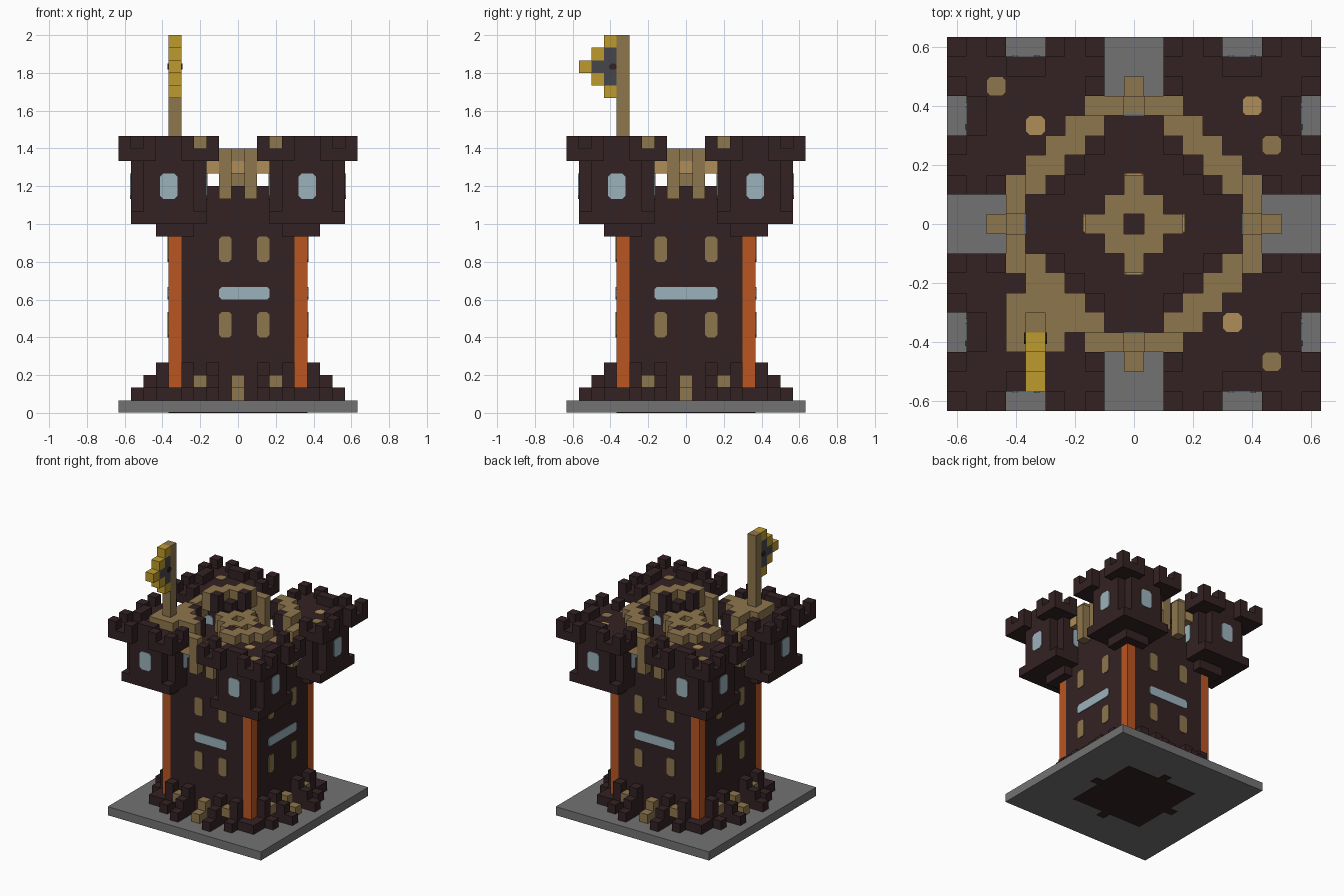
import bpy, bmesh, math
from mathutils import Matrix

U = 1 / 15  # edge of one block

cube = bpy.data.objects.get("Cube")
if cube:
    bpy.data.objects.remove(cube, do_unlink=True)


def material(name, rgb):
    m = bpy.data.materials.new(name)
    m.use_nodes = True
    m.diffuse_color = (*rgb, 1)
    m.node_tree.nodes["Principled BSDF"].inputs["Base Color"].default_value = (*rgb, 1)
    return m


DARK = material("dark stone", (.034, .016, .017))
GREY = material("grey slab", (.17, .17, .17))
WOOD = material("brown wood", (.27, .18, .075))
LIGHT = material("light wood", (.43, .27, .1))
ORANGE = material("orange brick", (.49, .093, .016))
GLASS = material("pale blue glass", (.33, .45, .5))
GOLD = material("gold cloth", (.51, .33, .026))
SLATE = material("slate cloth", (.062, .062, .07))


def finish(name, bm, mat):
    bmesh.ops.recalc_face_normals(bm, faces=bm.faces)
    bmesh.ops.scale(bm, vec=(U, U, U), verts=bm.verts)
    me = bpy.data.meshes.new(name)
    bm.to_mesh(me)
    bm.free()
    me.materials.append(mat)
    ob = bpy.data.objects.new(name, me)
    bpy.context.collection.objects.link(ob)


def boxes(name, mat, items):
    """Each item: x0, x1, y0, y1, z0, z1 in blocks."""
    bm = bmesh.new()
    for a, b, c, d, e, f in items:
        a, b = sorted((a, b))
        c, d = sorted((c, d))
        m = Matrix.Translation(((a + b) / 2, (c + d) / 2, (e + f) / 2))
        m = m @ Matrix.Diagonal((b - a, d - c, f - e, 1))
        bmesh.ops.create_cube(bm, size=1, matrix=m)
    finish(name, bm, mat)


def cell(x, y, z0, z1):
    return (x - .5, x + .5, y - .5, y + .5, z0, z1)


def four(items):
    """Mirror boxes into all four corners."""
    return [(a * sx, b * sx, c * sy, d * sy, e, f) for sx in (1, -1) for sy in (1, -1)
            for a, b, c, d, e, f in items]


def swapped(items):
    """Add the copy of each box reflected over the diagonal."""
    return items + [(c, d, a, b, e, f) for a, b, c, d, e, f in items]


def plate(bm, u0, u1, v0, v1, m, cut=.2):
    """Thin plate with clipped corners."""
    pts = [(u0 + cut, v0), (u1 - cut, v0), (u1, v0 + cut), (u1, v1 - cut),
           (u1 - cut, v1), (u0 + cut, v1), (u0, v1 - cut), (u0, v0 + cut)]
    low = [bm.verts.new(m @ Matrix.Translation((u, v, 0)).translation) for u, v in pts]
    face = bm.faces.new(low)
    out = bmesh.ops.extrude_face_region(bm, geom=[face])
    new = [v for v in out["geom"] if isinstance(v, bmesh.types.BMVert)]
    shift = m.to_3x3() @ Matrix.Translation((0, 0, .08)).translation
    bmesh.ops.translate(bm, vec=shift, verts=new)


def wall(turn, dist):
    """Frame on a wall facing outward; turn 0 is the front."""
    return (Matrix.Rotation(turn * math.pi / 2, 4, 'Z') @ Matrix.Translation((0, -dist, 0))
            @ Matrix.Rotation(math.pi / 2, 4, 'X'))


# Ground slab with a dark core showing underneath
boxes("ground_slab", GREY, [(-9.5, 9.5, -9.5, 9.5, .04, 1)])
boxes("slab_core", DARK, [(-4.5, 4.5, -4.5, 4.5, 0, .5),
                          (-5.5, 5.5, -.5, .5, 0, .5), (-.5, .5, -5.5, 5.5, 0, .5)])

# Main keep with orange corner columns
boxes("keep_body", DARK, [(-5.5, 5.5, -4.5, 4.5, 1, 14), (-4.5, 4.5, -5.5, 5.5, 1, 14),
                          (-5.5, 5.5, -5.5, 5.5, 14, 18)])
boxes("corner_columns", ORANGE, four([cell(5, 5, 2, 14)]))

# Plinths and stepped buttresses at the foot
foot = [cell(2, 8, 1, 2), (1.5, 2.5, 5.5, 7.5, 1, 3), cell(2, 6, 3, 4),
        cell(4, 6, 1, 4), cell(4, 7, 1, 2)]
boxes("foot_buttresses", DARK, four(swapped(foot) + [(3.5, 6.5, 3.5, 6.5, 1, 2)]))
boxes("foot_wood_blocks", WOOD, four(swapped([cell(3, 6, 2, 3)])) +
      swapped([cell(0, 6, 1, 3), cell(0, -6, 1, 3), cell(0, 7, 1, 2), cell(0, -7, 1, 2)]))

# Corner turrets: corbel, floor, notched shaft and roof
turret = [(3.5, 6.5, 3.5, 6.5, 14, 15), (2.5, 8.5, 2.5, 8.5, 15, 16),
          (3.5, 7.5, 2.5, 8.5, 16, 20), (2.5, 8.5, 3.5, 7.5, 16, 20),
          (2.5, 8.5, 2.5, 8.5, 20, 21)]
boxes("turrets", DARK, four(turret))

# Overhanging battlements with merlons
rim = [(1.5, 4.5, 8.5, 9.5, 20, 21), (6.5, 9.5, 8.5, 9.5, 20, 21),
       (3.5, 4.5, 1.5, 2.5, 20, 21), (6.5, 8.5, 1.5, 2.5, 20, 21)]
rim += [cell(x, 9, 21, 22) for x in (2, 4, 7, 9)]
rim += [cell(x, 2, 21, 22) for x in (4, 7)]
rim += [(4.5, 6.5, 7.5, 8.5, 21, 22)]
boxes("battlements", DARK, four(swapped(rim)))

# Stepped wooden arcs ringing the court
arc = [cell(1, 6, 17, 21), cell(2, 6, 19, 21), cell(2, 5, 20, 22), cell(3, 5, 21, 22),
       cell(3, 4, 21, 22)]
boxes("wooden_arcs", WOOD, four(swapped(arc) + [cell(4, 4, 21, 22)]))

# Central wooden cross with an open middle
cross = [(-1.5, 1.5, .5, 1.5, 18, 21), (-1.5, 1.5, -1.5, -.5, 18, 21),
         (-1.5, -.5, -.5, .5, 18, 21), (.5, 1.5, -.5, .5, 18, 21)]
cross += swapped([cell(0, 2, 19, 21), cell(0, -2, 19, 21)])
boxes("court_cross", WOOD, cross)

# Flagpole and flag
boxes("pole_plinth", WOOD, [(-6.5, -3.5, -6.5, -3.5, 21, 22)])
boxes("flag_pole", WOOD, [cell(-5, -5, 22, 30)])
boxes("flag_border", GOLD, [cell(-5, y, z, z + 1) for y, z in
                            ((-6, 29), (-7, 28), (-8, 27), (-7, 26), (-6, 25))])
boxes("flag_field", SLATE, [cell(-5, -6, 26, 29), cell(-5, -7, 27, 28)])
bm = bmesh.new()
for turn, off in ((1, -4.5), (3, 5.5)):
    u = -6 if turn == 1 else 6
    plate(bm, u - .1 if turn == 1 else u - .5, u + .5 if turn == 1 else u + .1,
          27.25, 27.75, wall(turn, off), .15)
finish("flag_spot", bm, DARK)

# Glass: turret windows and the long slit on each wall
bm = bmesh.new()
for t in range(4):
    for u in (-5.5, 5.5):
        for dist in (8.5, -2.5):
            plate(bm, u - .7, u + .7, 17, 18.4 + .6, wall(t, dist), .25)
    plate(bm, -1.5 if t == 0 else -2.5, 2.5, 9, 10, wall(t, 5.5))
finish("glass_windows", bm, GLASS)

# Wooden shutters
bm = bmesh.new()
for t in range(4):
    for u in (-1 if t == 0 else -2, 2):
        for z in (6, 12):
            plate(bm, u - .5, u + .5, z, z + 2, wall(t, 5.5))
finish("wooden_shutters", bm, WOOD)

# Light caps on the arc ends and cross tips
bm = bmesh.new()
for t in range(4):
    plate(bm, -.5, .5, 19, 20, wall(t, 2.5), .1)
    for u in (-2, 2):
        plate(bm, u - .5, u + .5, 19, 20, wall(t, 6.5), .1)
finish("light_caps", bm, LIGHT)

# Roof hatches
for name, mat, spots in (("wood_hatches", WOOD, ((-7, 7), (7, 4), (7, -7))),
                         ("light_hatches", LIGHT, ((-5, 5), (6, 6), (5, -5)))):
    bm = bmesh.new()
    for x, y in spots:
        plate(bm, x - .5, x + .5, y - .5, y + .5, Matrix.Translation((0, 0, 21)))
    finish(name, bm, mat)
